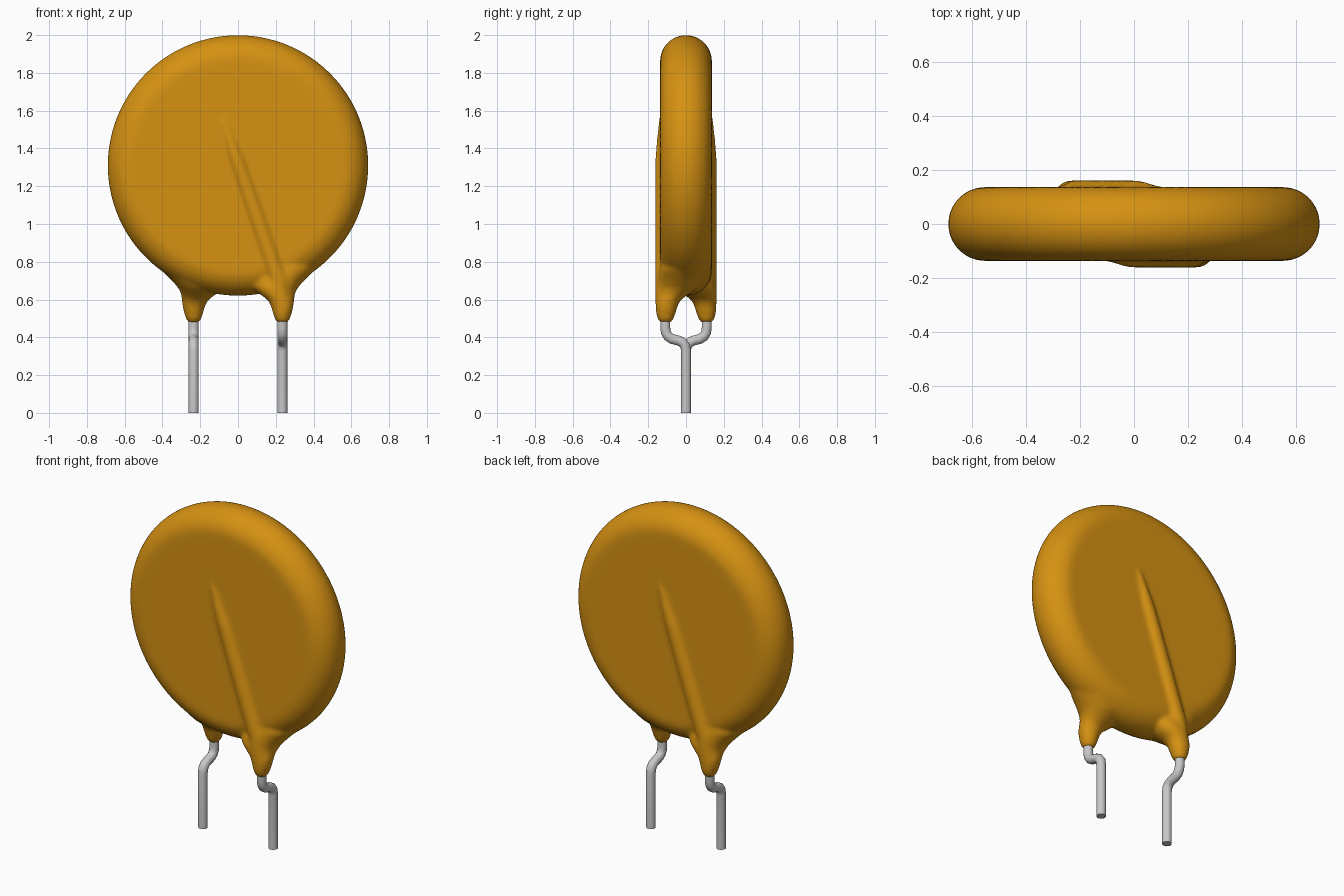
import bpy, bmesh
from math import sin, cos, pi
from mathutils import Vector, Matrix

cube = bpy.data.objects.get("Cube")
if cube:
    bpy.data.objects.remove(cube)


def material(name, color, roughness):
    m = bpy.data.materials.new(name)
    m.use_nodes = True
    m.diffuse_color = (*color, 1)
    bsdf = m.node_tree.nodes["Principled BSDF"]
    bsdf.inputs["Base Color"].default_value = (*color, 1)
    bsdf.inputs["Roughness"].default_value = roughness
    return m


ochre = material("ochre coating", (0.67, 0.285, 0.006), 0.5)
tin = material("tinned wire", (0.58, 0.58, 0.58), 0.5)

CENTRE_Z, RADIUS, HALF = 1.31, 0.69, 0.137


def loft(bm, rings):
    """Skin a list of equal-length rings and cap both ends."""
    loops = [[bm.verts.new(p) for p in ring] for ring in rings]
    n = len(loops[0])
    faces = [bm.faces.new(loops[0]), bm.faces.new(loops[-1])]
    for a, b in zip(loops, loops[1:]):
        for i in range(n):
            j = (i + 1) % n
            faces.append(bm.faces.new((a[i], a[j], b[j], b[i])))
    bmesh.ops.recalc_face_normals(bm, faces=faces)


def box_ellipse(z, x0, x1, y0, y1, n=32):
    """Horizontal ellipse filling the given x and y extents."""
    cx, cy, rx, ry = (x0 + x1) / 2, (y0 + y1) / 2, (x1 - x0) / 2, (y1 - y0) / 2
    return [Vector((cx + rx * cos(2 * pi * i / n), cy + ry * sin(2 * pi * i / n), z))
            for i in range(n)]


# Coated disc with a fully rounded rim
bm = bmesh.new()
disc = []
for k in range(25):
    t = pi * (k / 24 - 0.5)
    r, y = RADIUS - HALF + HALF * cos(t), HALF * sin(t)
    disc.append([Vector((r * cos(a), y, CENTRE_Z + r * sin(a)))
                 for a in (2 * pi * i / 128 for i in range(128))])
loft(bm, disc)

# Coating drip around a lead: z, x extents, y extents
drip = [(0.474, 0.215, 0.255, -0.13, -0.09),
        (0.49, 0.197, 0.273, -0.149, -0.068),
        (0.53, 0.184, 0.286, -0.159, -0.054),
        (0.57, 0.173, 0.295, -0.162, -0.042),
        (0.60, 0.155, 0.298, -0.162, -0.025),
        (0.625, 0.12, 0.30, -0.162, 0.01),
        (0.66, 0.08, 0.315, -0.16, 0.06),
        (0.70, 0.07, 0.35, -0.153, 0.09),
        (0.76, 0.10, 0.41, -0.14, 0.11),
        (0.84, 0.15, 0.40, -0.12, 0.10)]

# Ridge over the buried wire: z, centre x, half width, outer y
ridge = [(0.58, 0.235, 0.05, -0.162), (0.72, 0.21, 0.055, -0.164),
         (1.0, 0.113, 0.055, -0.164), (1.35, -0.008, 0.05, -0.163),
         (1.5, -0.06, 0.036, -0.15), (1.6, -0.095, 0.022, -0.136)]

half_turn = Matrix.Rotation(pi, 3, 'Z')
for turn in (Matrix.Identity(3), half_turn):
    loft(bm, [[turn @ p for p in box_ellipse(*row)] for row in drip])
    loft(bm, [[turn @ p for p in box_ellipse(z, x - w, x + w, y, -0.05)]
              for z, x, w, y in ridge])

mesh = bpy.data.meshes.new("coated_body")
bm.to_mesh(mesh)
bm.free()
mesh.materials.append(ochre)
body = bpy.data.objects.new("coated_body", mesh)
bpy.context.collection.objects.link(body)

# Fuse the parts into one skin and soften the joins
fuse = body.modifiers.new("fuse", 'REMESH')
fuse.mode = 'VOXEL'
fuse.voxel_size = 0.011
fuse.use_smooth_shade = True
soften = body.modifiers.new("soften", 'SMOOTH')
soften.factor = 0.5
soften.iterations = 9

# Kinked wire leads: y, z along the centre line
path = [(-0.11, 0.54), (-0.11, 0.45), (-0.106, 0.425), (-0.094, 0.404),
        (-0.073, 0.391), (-0.04, 0.383), (-0.018, 0.372), (-0.005, 0.355),
        (0, 0.33), (0, 0)]
for name, side in (("left_lead", 1), ("right_lead", -1)):
    curve = bpy.data.curves.new(name, 'CURVE')
    curve.dimensions = '3D'
    curve.bevel_depth = 0.027
    curve.bevel_resolution = 5
    curve.use_fill_caps = True
    spline = curve.splines.new('POLY')
    spline.points.add(len(path) - 1)
    for point, (y, z) in zip(spline.points, path):
        point.co = (0.235 * side, y * side, z, 1)
    spline.use_smooth = True
    curve.materials.append(tin)
    lead = bpy.data.objects.new(name, curve)
    bpy.context.collection.objects.link(lead)
